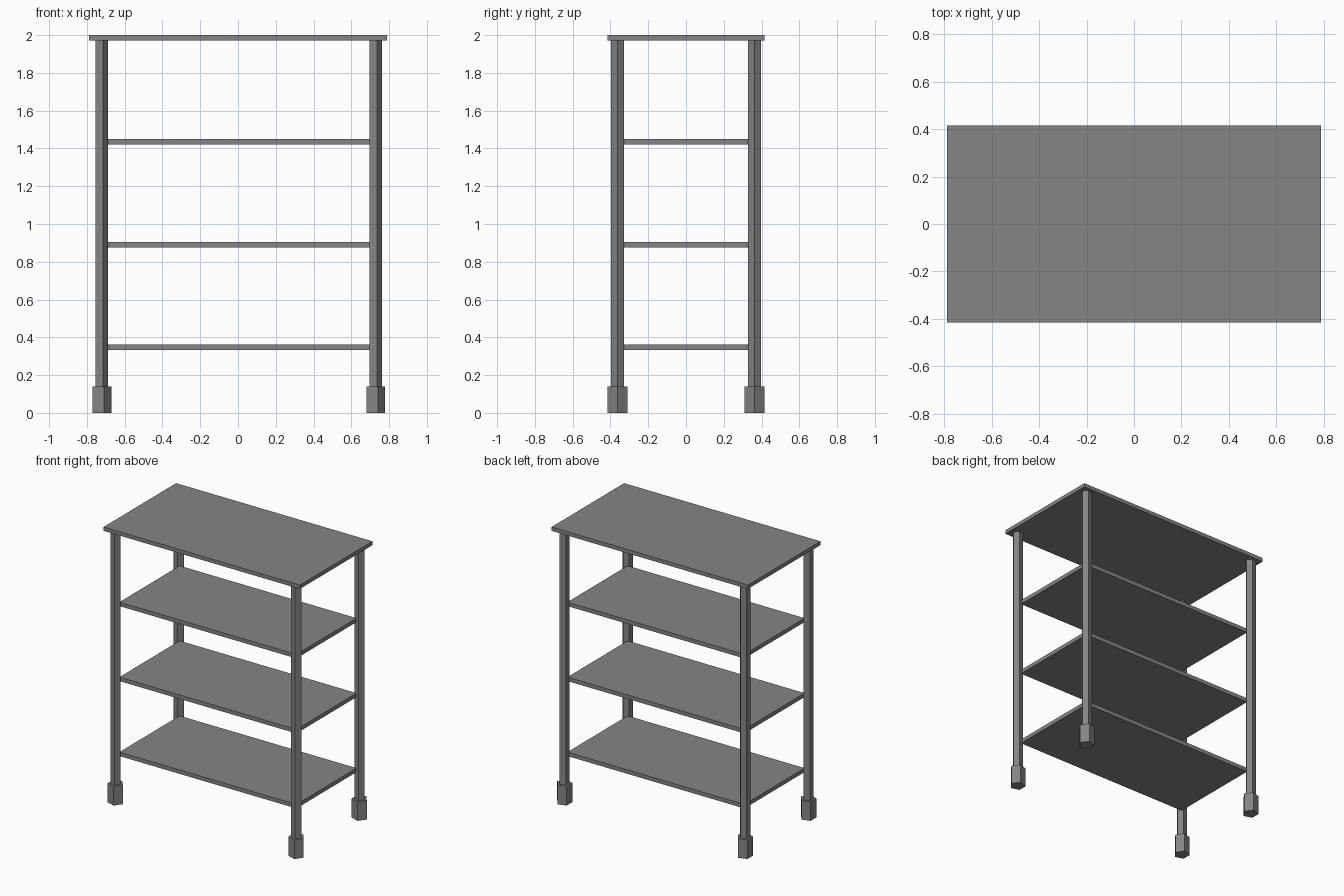
import bpy
import math

if "Cube" in bpy.data.objects:
    bpy.data.objects.remove(bpy.data.objects["Cube"])

LEG_X, LEG_Y = 0.725, 0.3625

# Dark grey finish for every part
dark_grey = bpy.data.materials.new("dark_grey")
dark_grey.diffuse_color = (0.233, 0.233, 0.233, 1)
dark_grey.use_nodes = True
dark_grey.node_tree.nodes["Principled BSDF"].inputs["Base Color"].default_value = dark_grey.diffuse_color


def finish(name):
    ob = bpy.context.object
    ob.name = name
    ob.data.materials.append(dark_grey)
    return ob


def slab(name, sx, sy, z0, z1):
    bpy.ops.mesh.primitive_cube_add(size=1, location=(0, 0, (z0 + z1) / 2))
    ob = finish(name)
    ob.scale = (sx, sy, z1 - z0)
    bpy.ops.object.transform_apply(location=False, rotation=False, scale=True)


def five_sided_post(name, x, y, r, z0, z1):
    # pentagon with one corner pointing to +x
    bpy.ops.mesh.primitive_cylinder_add(
        vertices=5, radius=r, depth=z1 - z0,
        location=(x, y, (z0 + z1) / 2), rotation=(0, 0, -math.pi / 2))
    finish(name)


# Top board, overhanging the legs
slab("top_board", 1.576, 0.832, 1.972, 2.0)

# Three inner shelves held between the legs
for name, z in (("lower_shelf", 0.332), ("middle_shelf", 0.876), ("upper_shelf", 1.42)):
    slab(name, 1.42, 0.69, z, z + 0.029)

# Legs with wider feet (same orientation at every corner)
for side, x in (("left", -LEG_X), ("right", LEG_X)):
    for end, y in (("front", -LEG_Y), ("back", LEG_Y)):
        five_sided_post(f"{end}_{side}_leg", x, y, 0.0365, 0.1, 1.975)
        five_sided_post(f"{end}_{side}_foot", x, y, 0.0545, 0.0, 0.139)
